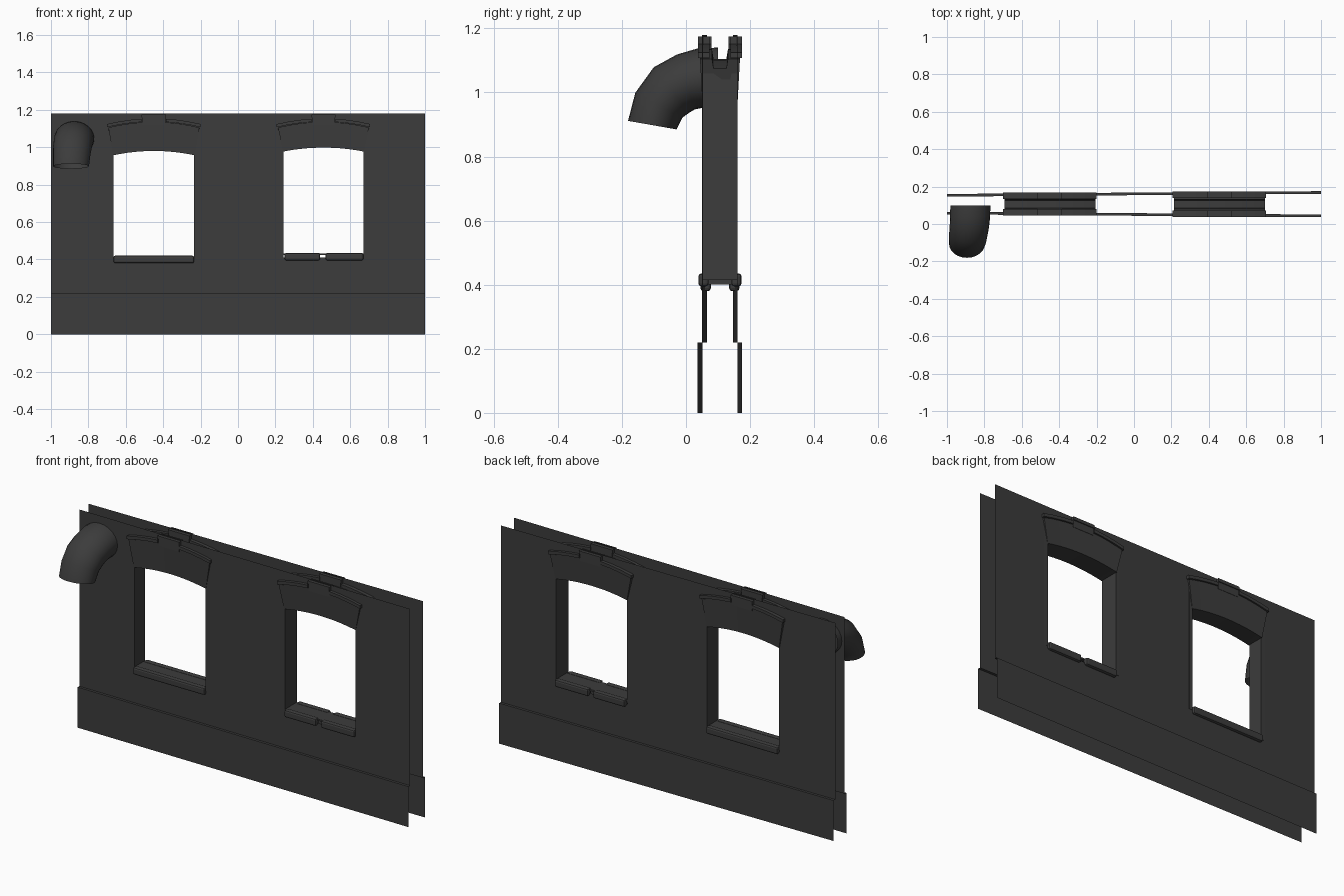
import bpy, bmesh, math
from mathutils import Vector

cube = bpy.data.objects.get("Cube")
if cube:
    bpy.data.objects.remove(cube, do_unlink=True)

mat = bpy.data.materials.new("dark_grey")
mat.use_nodes = True
color = (0.045, 0.045, 0.045, 1)
mat.diffuse_color = color
mat.node_tree.nodes["Principled BSDF"].inputs["Base Color"].default_value = color

MID = 0.106          # centre plane between the two wall skins
TOP = 1.18


def make(name, verts, faces, bevel=0):
    mesh = bpy.data.meshes.new(name)
    bm = bmesh.new()
    vs = [bm.verts.new(v) for v in verts]
    for f in faces:
        bm.faces.new([vs[i] for i in f])
    bmesh.ops.remove_doubles(bm, verts=bm.verts, dist=1e-5)
    bmesh.ops.recalc_face_normals(bm, faces=bm.faces)
    bm.to_mesh(mesh)
    bm.free()
    mesh.materials.append(mat)
    ob = bpy.data.objects.new(name, mesh)
    bpy.context.collection.objects.link(ob)
    if bevel:
        mod = ob.modifiers.new("soft_edges", "BEVEL")
        mod.width, mod.segments = bevel, 2
    return ob


def loft(name, rings, bevel=0, caps=True):
    """Skin a row of equal closed rings."""
    n = len(rings[0])
    faces = [(r * n + i, r * n + (i + 1) % n, (r + 1) * n + (i + 1) % n, (r + 1) * n + i)
             for r in range(len(rings) - 1) for i in range(n)]
    if caps:
        faces += [range(n), range((len(rings) - 1) * n, len(rings) * n)]
    return make(name, [v for ring in rings for v in ring], faces, bevel)


def box(name, x0, x1, y0, y1, z0, z1, bevel=0):
    return loft(name, [[(x, y0, z0), (x, y0, z1), (x, y1, z1), (x, y1, z0)] for x in (x0, x1)], bevel)


def skin_depth(x):
    """Half the gap between the skins, widening towards +x."""
    return 0.048 + 0.0075 * x


# centre, half width, sill bottom, sill top, spring height, crown height, chipped sill
WINDOWS = [(-0.45, 0.215, 0.38, 0.42, 0.957, 0.98, False),
           (0.457, 0.213, 0.395, 0.435, 0.977, 0.998, True)]


# Wall skins with window openings and a projecting plinth
def wall_skin(name, side):
    xs, zs = [-1], [0.22, 0.41, 1.02, TOP]
    for cx, h, *_ in WINDOWS:
        xs += [cx - h, cx + h]
    xs.append(1)
    verts, faces = [], []

    def quad(pts):
        faces.append(range(len(verts), len(verts) + 4))
        verts.extend((x, MID + side * (skin_depth(x) + out), z) for x, z, out in pts)

    for i, (a, b) in enumerate(zip(xs, xs[1:])):
        for j, (c, d) in enumerate(zip(zs, zs[1:])):
            if not (i % 2 and j == 1):
                quad([(a, c, 0), (b, c, 0), (b, d, 0), (a, d, 0)])
        quad([(a, 0, 0.014), (b, 0, 0.014), (b, 0.22, 0.014), (a, 0.22, 0.014)])
        quad([(a, 0.22, 0.014), (b, 0.22, 0.014), (b, 0.22, 0), (a, 0.22, 0)])
    make(name, verts, faces)


SIDES = [("front", -1), ("back", 1)]
for label, s in SIDES:
    wall_skin(label + "_wall", s)


# Arched window surrounds
def window(tag, cx, h, sill0, sill1, spring, crown, chipped):
    depth = skin_depth(cx)
    steps = [i / 8 for i in range(-8, 9)]

    # Jambs and flat sill lining the opening
    for label, s in (("right", -1), ("left", 1)):
        x0, x1 = sorted((cx + s * h, cx + s * (h + 0.02)))
        d = skin_depth(x1) + 0.001
        box(f"{tag}_{label}_jamb", x0, x1, MID - d, MID + d, sill1 - 0.02, 1.06)
    box(tag + "_sill_bed", cx - h, cx + h, MID - depth, MID + depth, sill1 - 0.012, sill1 - 0.004)

    # Flared arch lintel
    low, high = depth + 0.004, depth + 0.011
    rings = []
    for t in steps:
        curve = 1 - t * t
        xb, xt = cx + t * (h + 0.002), cx + t * 0.243
        zb, zt = spring + (crown - spring) * curve, 1.105 + 0.03 * curve
        rings.append([(xb, MID - low, zb), (xt, MID - high, zt), (xt, MID - 0.025, zt),
                      (xt, MID - 0.02, zt - 0.03), (xt, MID + 0.02, zt - 0.03),
                      (xt, MID + 0.025, zt), (xt, MID + high, zt), (xb, MID + low, zb)])
    loft(tag + "_lintel", rings)

    for label, s in SIDES:
        # Hood moulding stepping up over the keystone
        ya, yb = MID + s * (depth + 0.017), MID + s * (depth - 0.018)
        cols = [(t, 0) for t in (-1, -0.75, -0.5, -0.26)] + [(-0.26, 0.026), (0, 0.026), (0.26, 0.026)]
        cols += [(t, 0) for t in (0.26, 0.5, 0.75, 1)]
        rings = []
        for t, lift in cols:
            x, z = cx + t * 0.25, 1.107 + 0.03 * (1 - t * t) + lift
            if lift:
                z = 1.158
            rings.append([(x, ya, z), (x, ya, z + 0.017), (x, yb, z + 0.017), (x, yb, z)])
        loft(f"{tag}_{label}_hood", rings)
        box(f"{tag}_{label}_keystone", cx - 0.062, cx + 0.062,
            *sorted((MID + s * (depth + 0.012), yb)), 1.12, 1.16)

        # Rounded sill, split in two where chipped
        y0, y1 = sorted((MID + s * (depth + 0.016), MID + s * (depth - 0.016)))
        spans = [(-h, h)] if not chipped else [(-h + 0.005, -0.018), (0.012, h)]
        for n, (a, b) in enumerate(spans):
            box(f"{tag}_{label}_sill_{n + 1}", cx + a, cx + b, y0, y1, sill0, sill1, 0.009)


for tag, spec in zip(("right_window", "left_window"), WINDOWS):
    window(tag, *spec)

# Bent pipe: x, y, z, lean angle, half width, half height
PATH = [(-0.875, 0.10, 1.045, 0, 0.107, 0.095), (-0.876, 0.045, 1.045, 5, 0.107, 0.093),
        (-0.879, 0.00, 1.033, 18, 0.106, 0.09), (-0.884, -0.045, 1.008, 38, 0.104, 0.09),
        (-0.889, -0.085, 0.96, 62, 0.10, 0.083), (-0.893, -0.105, 0.898, 80, 0.096, 0.077)]
rings = []
for x, y, z, lean, w, r in PATH:
    a = math.radians(lean)
    up = Vector((0, -math.sin(a), math.cos(a)))
    ring = []
    for i in range(24):
        t = math.tau * i / 24
        ring.append(Vector((x, y, z)) + Vector((w * math.cos(t), 0, 0)) + up * r * math.sin(t))
    rings.append(ring)
pipe = loft("bent_pipe", rings, caps=False)
for p in pipe.data.polygons:
    p.use_smooth = True
